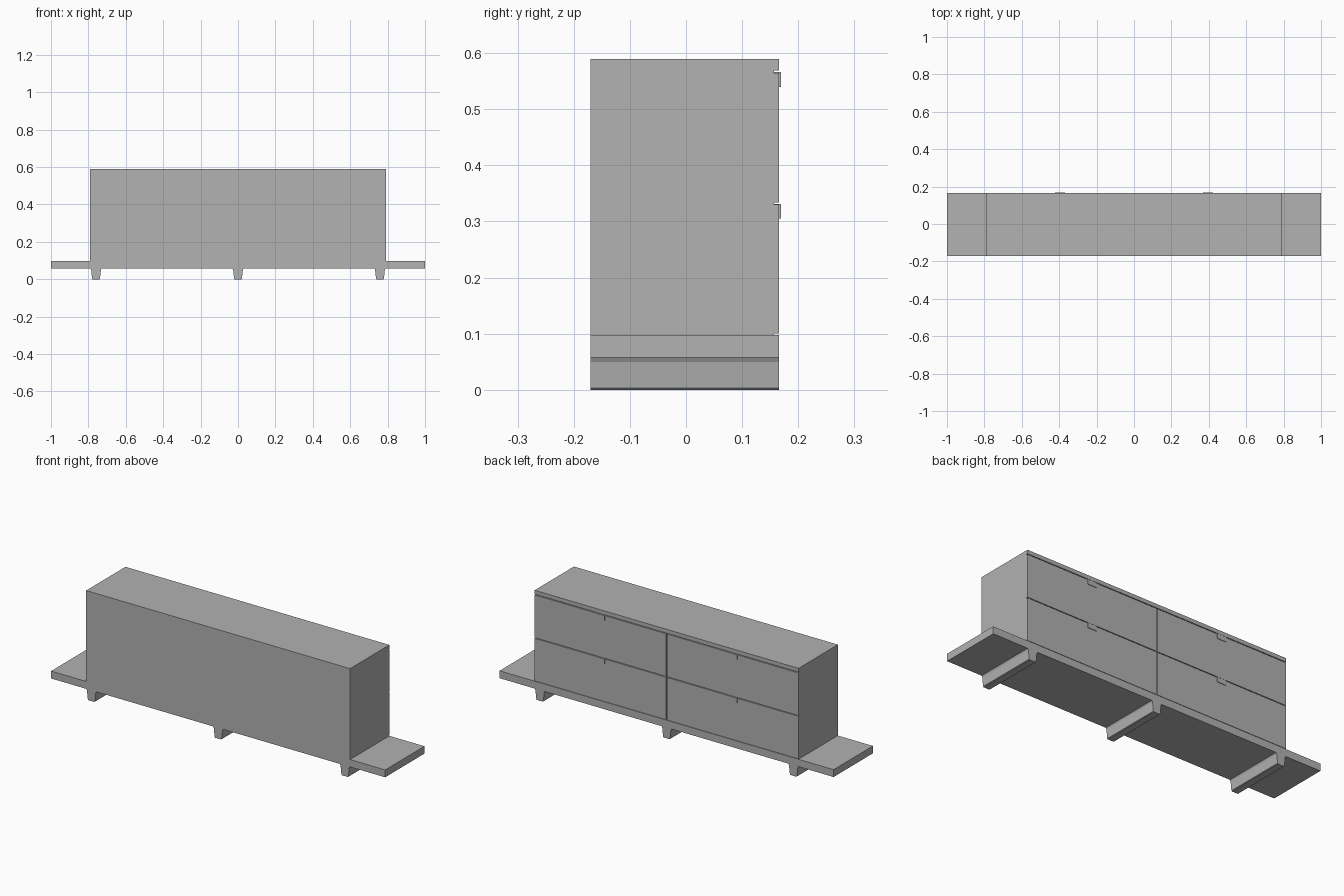
import bpy, bmesh

cube = bpy.data.objects.get("Cube")
if cube:
    bpy.data.objects.remove(cube, do_unlink=True)

FRONT, BACK, INNER = -0.17, 0.166, 0.157      # depth planes
BASE_Z, SLAB_Z, TOP_Z = 0.058, 0.098, 0.59    # height levels
HALF = 0.79                                   # half width of the cabinet
GAP = 0.004

grey = bpy.data.materials.new("plain grey")
grey.use_nodes = True
colour = (0.445, 0.445, 0.445, 1)
grey.diffuse_color = colour
grey.node_tree.nodes["Principled BSDF"].inputs["Base Color"].default_value = colour


def prism(name, outline, axis, start, end):
    """Extrude a flat outline along x (yz outline) or y (xz outline)."""
    place = (lambda a, b: (start, a, b)) if axis == "x" else (lambda a, b: (a, start, b))
    bm = bmesh.new()
    face = bm.faces.new([bm.verts.new(place(a, b)) for a, b in outline])
    new = bmesh.ops.extrude_face_region(bm, geom=[face])["geom"]
    move = (end - start, 0, 0) if axis == "x" else (0, end - start, 0)
    bmesh.ops.translate(bm, vec=move, verts=[v for v in new if isinstance(v, bmesh.types.BMVert)])
    bmesh.ops.recalc_face_normals(bm, faces=bm.faces)
    mesh = bpy.data.meshes.new(name)
    bm.to_mesh(mesh)
    bm.free()
    mesh.materials.append(grey)
    obj = bpy.data.objects.new(name, mesh)
    bpy.context.collection.objects.link(obj)
    return obj


def box(name, x0, x1, y0, y1, z0, z1):
    return prism(name, [(x0, z0), (x1, z0), (x1, z1), (x0, z1)], "y", y0, y1)


# Cabinet, wide plinth and tapered runners share one outline
runner = [(-0.03, BASE_Z), (-0.026, 0.05), (-0.021, 0.003), (-0.018, 0),
          (0.018, 0), (0.021, 0.003), (0.026, 0.05), (0.03, BASE_Z)]
outline = [(-1, SLAB_Z), (-1, BASE_Z)]
for centre in (-0.759, 0, 0.759):
    outline += [(centre + x, z) for x, z in runner]
outline += [(1, BASE_Z), (1, SLAB_Z), (HALF, SLAB_Z), (HALF, TOP_Z),
            (-HALF, TOP_Z), (-HALF, SLAB_Z)]
cabinet = prism("cabinet_body", outline, "y", FRONT, BACK)

# Shallow recess behind the drawer fronts, leaving the top panel overhang
top_drawer, low_drawer = 0.565, 0.33
recess = box("recess_cutter", -HALF - 0.1, HALF + 0.1, INNER, BACK + 0.1,
             SLAB_Z, top_drawer + GAP)
recess.hide_render = True
cut = cabinet.modifiers.new("recess", "BOOLEAN")
cut.operation = "DIFFERENCE"
cut.solver = "EXACT"
cut.object = recess
bpy.context.view_layer.objects.active = cabinet
bpy.ops.object.modifier_apply(modifier=cut.name)
bpy.data.objects.remove(recess, do_unlink=True)

# Four drawer fronts, each with a folded pull tab at its top edge
rows = {"upper": (low_drawer + GAP, top_drawer), "lower": (SLAB_Z + 0.002, low_drawer)}
for side, sign in (("left", 1), ("right", -1)):
    x0, x1 = sorted((sign * 0.003, sign * HALF))
    mid = (x0 + x1) / 2
    for row, (z0, z1) in rows.items():
        box(f"{row}_{side}_drawer", x0, x1, INNER, BACK, z0, z1)
        tab = [(INNER, z1), (BACK, z1 - 0.002), (BACK, z1 - 0.025), (0.169, z1 - 0.025),
               (0.169, z1 + 0.001), (INNER, z1 + 0.001)]
        prism(f"{row}_{side}_pull", tab, "x", mid - 0.027, mid + 0.027)
